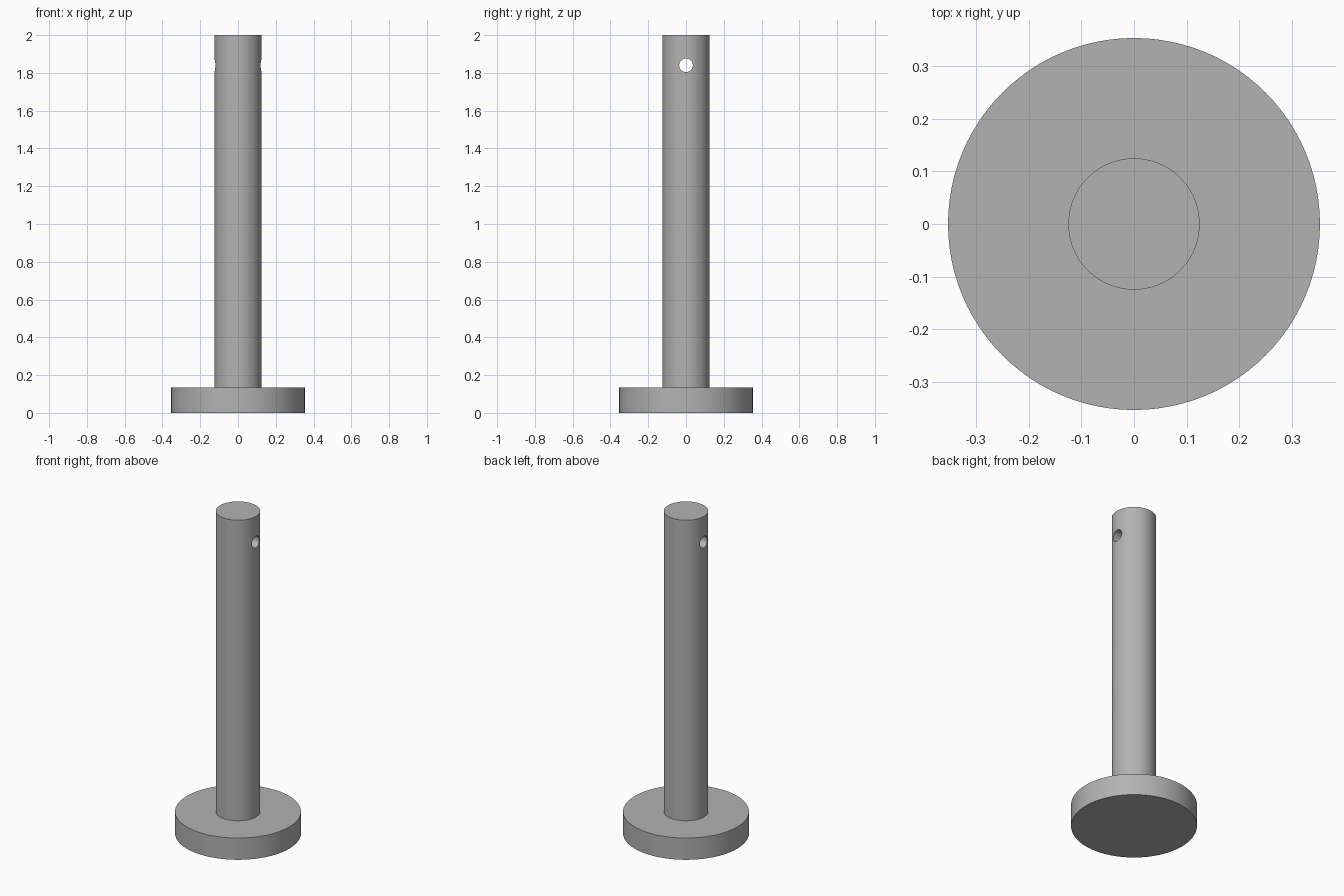
import bpy
import bmesh
from math import radians
from mathutils import Matrix

cube = bpy.data.objects.get("Cube")
if cube:
    bpy.data.objects.remove(cube, do_unlink=True)

HEAD_R, HEAD_H = 0.354, 0.135
SHANK_R, TOP = 0.125, 2.0
HOLE_R, HOLE_Z = 0.036, 1.84

steel = bpy.data.materials.new("plain grey steel")
steel.use_nodes = True
grey = (0.45, 0.45, 0.45, 1)
steel.diffuse_color = grey
steel.node_tree.nodes["Principled BSDF"].inputs["Base Color"].default_value = grey


def add_object(name, bm):
    mesh = bpy.data.meshes.new(name)
    bm.to_mesh(mesh)
    bm.free()
    mesh.materials.append(steel)
    obj = bpy.data.objects.new(name, mesh)
    bpy.context.collection.objects.link(obj)
    return obj


# Pin body: stepped profile spun around the z axis
bm = bmesh.new()
profile = [(0, 0), (HEAD_R, 0), (HEAD_R, HEAD_H), (SHANK_R, HEAD_H), (SHANK_R, TOP), (0, TOP)]
verts = [bm.verts.new((r, 0, z)) for r, z in profile]
edges = [bm.edges.new(pair) for pair in zip(verts, verts[1:])]
bmesh.ops.spin(bm, geom=verts + edges, cent=(0, 0, 0), axis=(0, 0, 1),
               angle=radians(360), steps=96, use_merge=True)
bmesh.ops.remove_doubles(bm, verts=bm.verts, dist=1e-5)
bmesh.ops.dissolve_limit(bm, angle_limit=radians(1), verts=bm.verts, edges=bm.edges)
bmesh.ops.recalc_face_normals(bm, faces=bm.faces)
pin = add_object("clevis_pin", bm)

# Cross hole through the shank along x
bm = bmesh.new()
bmesh.ops.create_cone(bm, cap_ends=True, segments=48, radius1=HOLE_R, radius2=HOLE_R, depth=1,
                      matrix=Matrix.Translation((0, 0, HOLE_Z)) @ Matrix.Rotation(radians(90), 4, "Y"))
cutter = add_object("hole_cutter", bm)
cutter.hide_render = True

bpy.ops.object.select_all(action="DESELECT")
pin.select_set(True)
bpy.context.view_layer.objects.active = pin
cut = pin.modifiers.new("cross_hole", "BOOLEAN")
cut.operation = "DIFFERENCE"
cut.solver = "EXACT"
cut.object = cutter
bpy.ops.object.modifier_apply(modifier=cut.name)
bpy.data.objects.remove(cutter, do_unlink=True)

bpy.ops.object.shade_smooth_by_angle(angle=radians(30))
